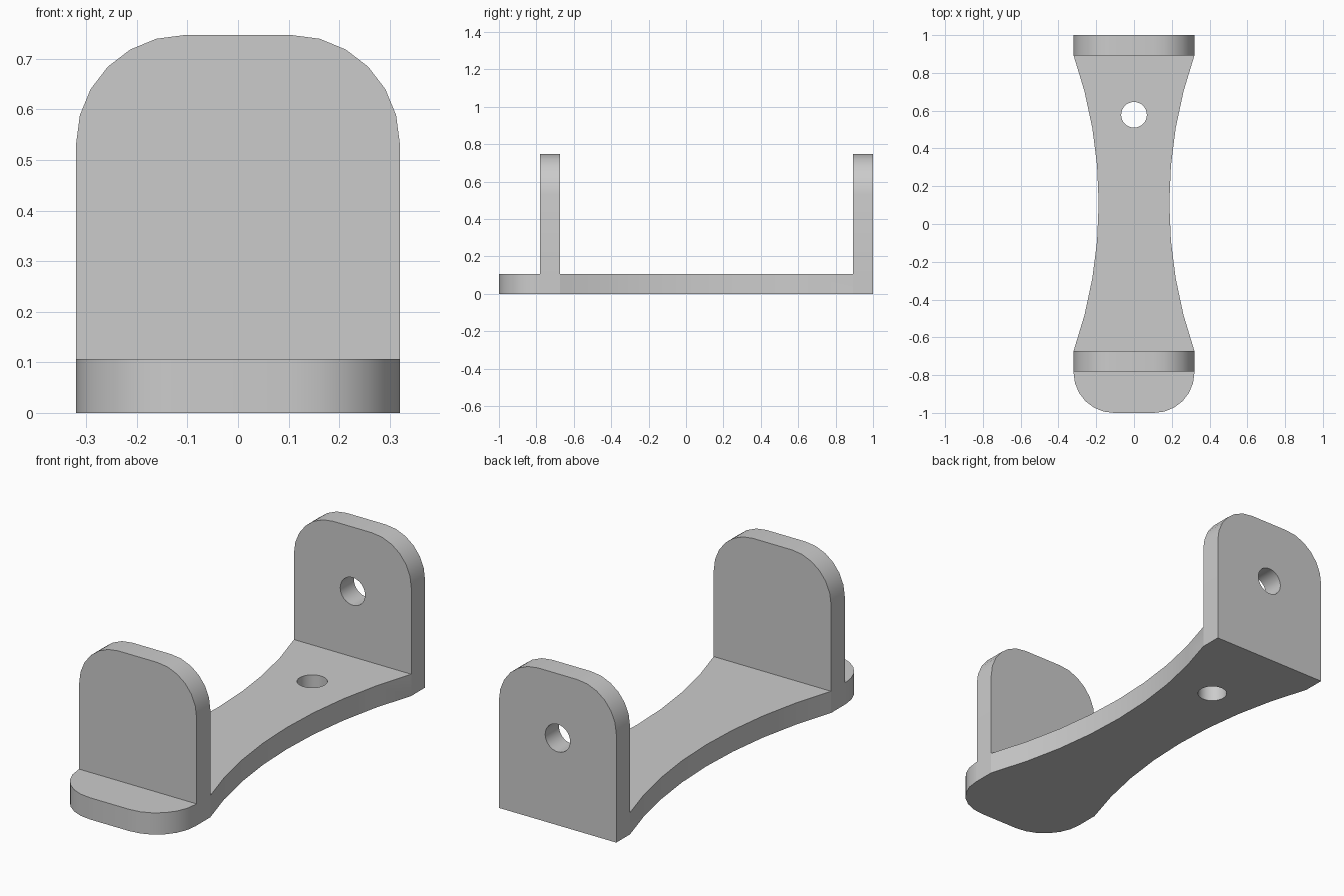
import bpy
import bmesh
from math import radians, sin, cos, asin, pi
from mathutils import Matrix, Vector

if "Cube" in bpy.data.objects:
    bpy.data.objects.remove(bpy.data.objects["Cube"], do_unlink=True)

HALF_W = 0.32        # half width of plates
THICK = 0.107        # sheet thickness
HEIGHT = 0.747
ROUND = 0.2135       # corner radius
FRONT_Y, BACK_Y = -0.78, 0.893   # front faces of the two plates

grey = bpy.data.materials.new("plain grey")
grey.use_nodes = True
colour = (0.6, 0.6, 0.6, 1)
grey.diffuse_color = colour
grey.node_tree.nodes["Principled BSDF"].inputs["Base Color"].default_value = colour


def corner(cx, cy, start, steps=6):
    """Quarter-circle outline points, counter-clockwise from a start angle."""
    return [(cx + ROUND * cos(start + pi / 2 * i / steps),
             cy + ROUND * sin(start + pi / 2 * i / steps)) for i in range(steps + 1)]


def extrude(name, outline, depth, matrix=Matrix()):
    """Solid made by pushing a flat outline along its local z."""
    bm = bmesh.new()
    face = bm.faces.new([bm.verts.new((u, v, 0)) for u, v in outline])
    moved = bmesh.ops.extrude_face_region(bm, geom=[face])["geom"]
    bmesh.ops.translate(bm, vec=Vector((0, 0, depth)),
                        verts=[g for g in moved if isinstance(g, bmesh.types.BMVert)])
    bm.transform(matrix)
    bmesh.ops.recalc_face_normals(bm, faces=bm.faces)
    mesh = bpy.data.meshes.new(name)
    bm.to_mesh(mesh)
    bm.free()
    mesh.materials.append(grey)
    obj = bpy.data.objects.new(name, mesh)
    bpy.context.collection.objects.link(obj)
    return obj


def combine(target, tool, operation):
    """Apply a boolean and discard the tool object."""
    mod = target.modifiers.new(operation.title(), "BOOLEAN")
    mod.operation, mod.object, mod.solver = operation, tool, "EXACT"
    bpy.context.view_layer.objects.active = target
    bpy.ops.object.modifier_apply(modifier=mod.name)
    bpy.data.objects.remove(tool, do_unlink=True)


def upright(y):
    """Stand a flat outline up, with its back face at y and depth toward -y."""
    return Matrix.Translation((0, y, 0)) @ Matrix.Rotation(pi / 2, 4, "X")


def drill(target, matrix):
    """Cut a round screw hole along the local z of the matrix."""
    radius, sides = 0.068, 32
    circle = [(radius * cos(2 * pi * i / sides), radius * sin(2 * pi * i / sides))
              for i in range(sides)]
    combine(target, extrude("hole_cutter", circle, 0.4, matrix), "DIFFERENCE")


# Base: rounded front lip, waisted sides, square back
waist_start = FRONT_Y + THICK
mid_y = (waist_start + BACK_Y) / 2
half_chord = (BACK_Y - waist_start) / 2
sag = 0.133
arc_r = (half_chord ** 2 + sag ** 2) / (2 * sag)
spread = asin(half_chord / arc_r)
side = corner(HALF_W - ROUND, ROUND - 1, -pi / 2)
for i in range(9):
    a = spread * (i / 4 - 1)
    side.append((HALF_W - sag + arc_r * (1 - cos(a)), mid_y + arc_r * sin(a)))
side.append((HALF_W, 1))
bracket = extrude("bracket", side + [(-x, y) for x, y in reversed(side)], THICK)

# Two upright plates with rounded tops, merged into the base
top = corner(HALF_W - ROUND, HEIGHT - ROUND, 0)
plate_outline = [(HALF_W, 0)] + top + [(-x, z) for x, z in reversed(top)] + [(-HALF_W, 0)]
for name, y in (("front_plate", FRONT_Y), ("back_plate", BACK_Y)):
    combine(bracket, extrude(name, plate_outline, THICK, upright(y + THICK)), "UNION")

# Screw holes through the base and the back plate
drill(bracket, Matrix.Translation((0, 0.578, -0.1)))
drill(bracket, Matrix.Translation((0, 0, 0.43)) @ upright(1.15))

# Smooth the rounds and keep the folds crisp
bpy.ops.object.select_all(action="DESELECT")
bracket.select_set(True)
bpy.context.view_layer.objects.active = bracket
bpy.ops.object.shade_smooth_by_angle(angle=radians(30))
